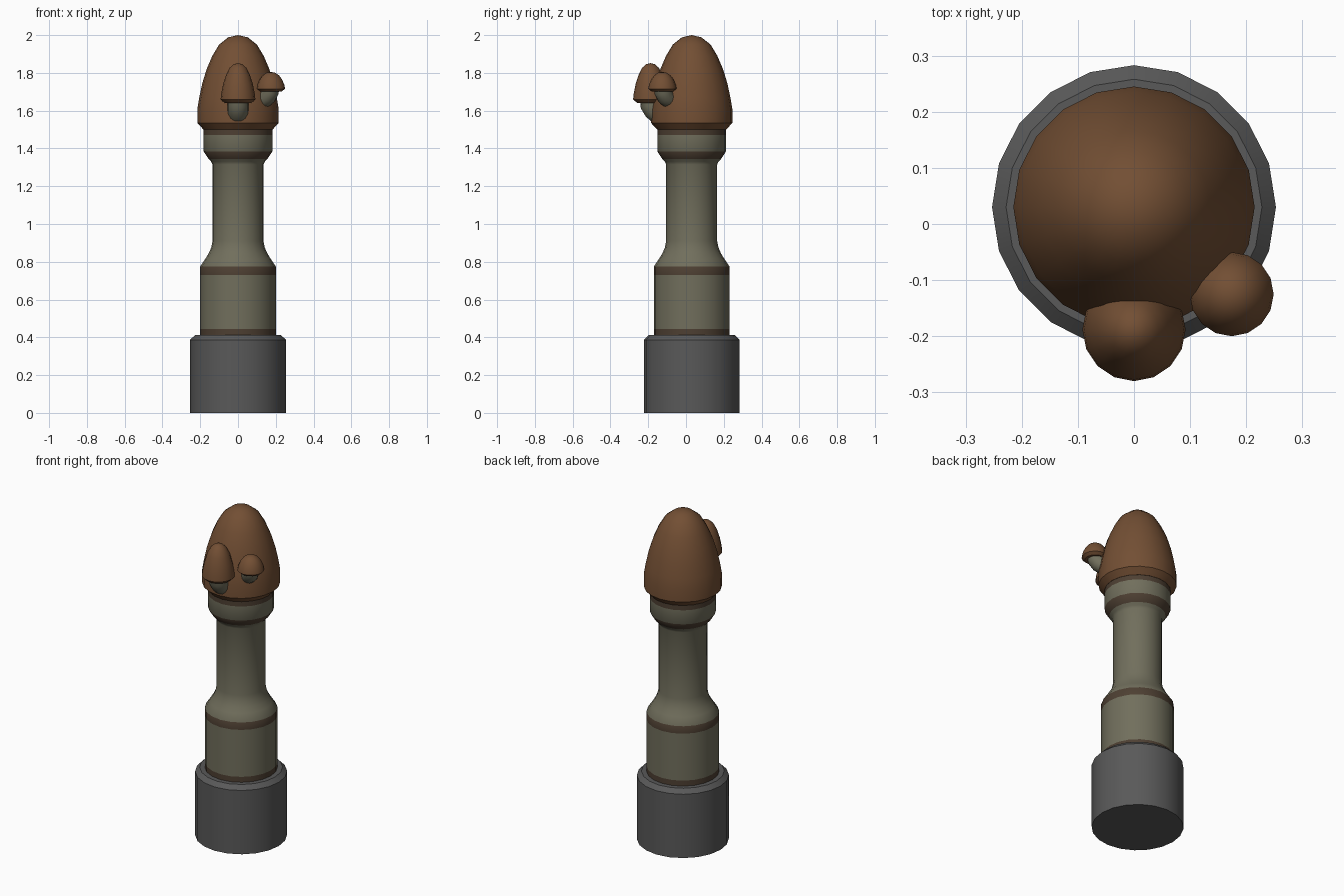
import bpy, bmesh, math
from mathutils import Vector

if "Cube" in bpy.data.objects:
    bpy.data.objects.remove(bpy.data.objects["Cube"])

AXIS_Y = 0.03          # the main column sits slightly behind the origin


def material(name, rgb):
    m = bpy.data.materials.new(name)
    m.diffuse_color = (*rgb, 1)
    m.use_nodes = True
    m.node_tree.nodes["Principled BSDF"].inputs["Base Color"].default_value = m.diffuse_color
    return m


GREY = material("dark grey", (0.10, 0.10, 0.10))
STEM = material("olive stem", (0.165, 0.158, 0.108))
BAND = material("dark brown band", (0.075, 0.05, 0.032))
CAP = material("cap brown", (0.17, 0.078, 0.034))


def finish(name, bm, mats, angle=35):
    bmesh.ops.recalc_face_normals(bm, faces=bm.faces)
    me = bpy.data.meshes.new(name)
    bm.to_mesh(me)
    bm.free()
    for m in mats:
        me.materials.append(m)
    ob = bpy.data.objects.new(name, me)
    bpy.context.collection.objects.link(ob)
    bpy.ops.object.select_all(action='DESELECT')
    ob.select_set(True)
    bpy.context.view_layer.objects.active = ob
    bpy.ops.object.shade_smooth_by_angle(angle=math.radians(angle))
    return ob


def skin(bm, rings):
    """Join consecutive rings of vertices; cap the ends."""
    for a, b in zip(rings, rings[1:]):
        n = len(a)
        for i in range(n):
            j = (i + 1) % n
            if len(b) == 1:
                bm.faces.new((a[i], a[j], b[0]))
            else:
                bm.faces.new((a[i], a[j], b[j], b[i]))
    for r in (rings[0], rings[-1]):
        if len(r) > 2:
            bm.faces.new(r)


def lathe(name, profile, centre, mats, sides=20, bands=(), angle=35):
    """Spin (radius, z) points; faces whose height lies in a band get slot 1."""
    bm = bmesh.new()
    rings = []
    for r, z in profile:
        n = sides if r > 0 else 1
        rings.append([bm.verts.new((centre[0] + r * math.cos(math.tau * i / n),
                                    centre[1] + r * math.sin(math.tau * i / n), z))
                      for i in range(n)])
    skin(bm, rings)
    for f in bm.faces:
        z = f.calc_center_median().z
        f.material_index = int(any(lo < z < hi for lo, hi in bands))
    return finish(name, bm, mats, angle)


def bent_stalk(name, path, radius, direction, sides=16):
    """Tube along (radial distance, z) points leaving the column in a direction."""
    d = Vector((*direction, 0)).normalized()
    side = Vector((-d.y, d.x, 0))
    pts = [d * r + Vector((0, AXIS_Y, z)) for r, z in path]
    bm = bmesh.new()
    rings = []
    for i, p in enumerate(pts):
        t = (pts[min(i + 1, len(pts) - 1)] - pts[max(i - 1, 0)]).normalized()
        up = t.cross(side)
        rings.append([bm.verts.new(p + radius * (side * math.cos(math.tau * k / sides)
                                                 + up * math.sin(math.tau * k / sides)))
                      for k in range(sides)])
    skin(bm, rings)
    return finish(name, bm, [STEM], 50)


C = (0, AXIS_Y)

# Base pot
lathe("base", [(0.253, 0), (0.253, 0.387), (0.228, 0.412)], C, [GREY])

# Main stem with painted brown bands
lathe("stem", [(0.2, 0.40), (0.2, 0.445), (0.2, 0.73), (0.2, 0.775), (0.172, 0.817),
               (0.155, 0.845), (0.142, 0.875), (0.135, 0.91), (0.135, 1.315),
               (0.142, 1.33), (0.155, 1.343), (0.182, 1.385), (0.182, 1.47), (0.182, 1.51)],
      C, [STEM, BAND],
      bands=[(0.402, 0.445), (0.73, 0.775), (1.343, 1.385), (1.47, 1.505)])

# Large cap
lathe("large_cap", [(0.183, 1.50), (0.215, 1.535), (0.215, 1.61), (0.205, 1.67),
                    (0.189, 1.745), (0.166, 1.82), (0.136, 1.89), (0.10, 1.95),
                    (0.052, 1.988), (0, 2.0)], C, [CAP])

# Front side mushroom
lathe("front_small_cap", [(0.07, 1.64), (0.092, 1.66), (0.089, 1.69), (0.079, 1.74),
                          (0.063, 1.79), (0.044, 1.827), (0.023, 1.846), (0, 1.852)],
      (0, -0.188), [CAP], sides=16)
bent_stalk("front_small_stalk", [(0.14, 1.565), (0.175, 1.583), (0.20, 1.605),
                                 (0.216, 1.63), (0.218, 1.66)], 0.056, (0, -1))

# Right side mushroom
lathe("right_small_cap", [(0.058, 1.702), (0.075, 1.716), (0.071, 1.738), (0.058, 1.767),
                          (0.042, 1.788), (0.022, 1.801), (0, 1.805)],
      (0.174, -0.125), [CAP], sides=16)
bent_stalk("right_small_stalk", [(0.15, 1.648), (0.185, 1.66), (0.212, 1.677),
                                 (0.228, 1.70), (0.232, 1.725)], 0.046, (0.174, -0.155))
